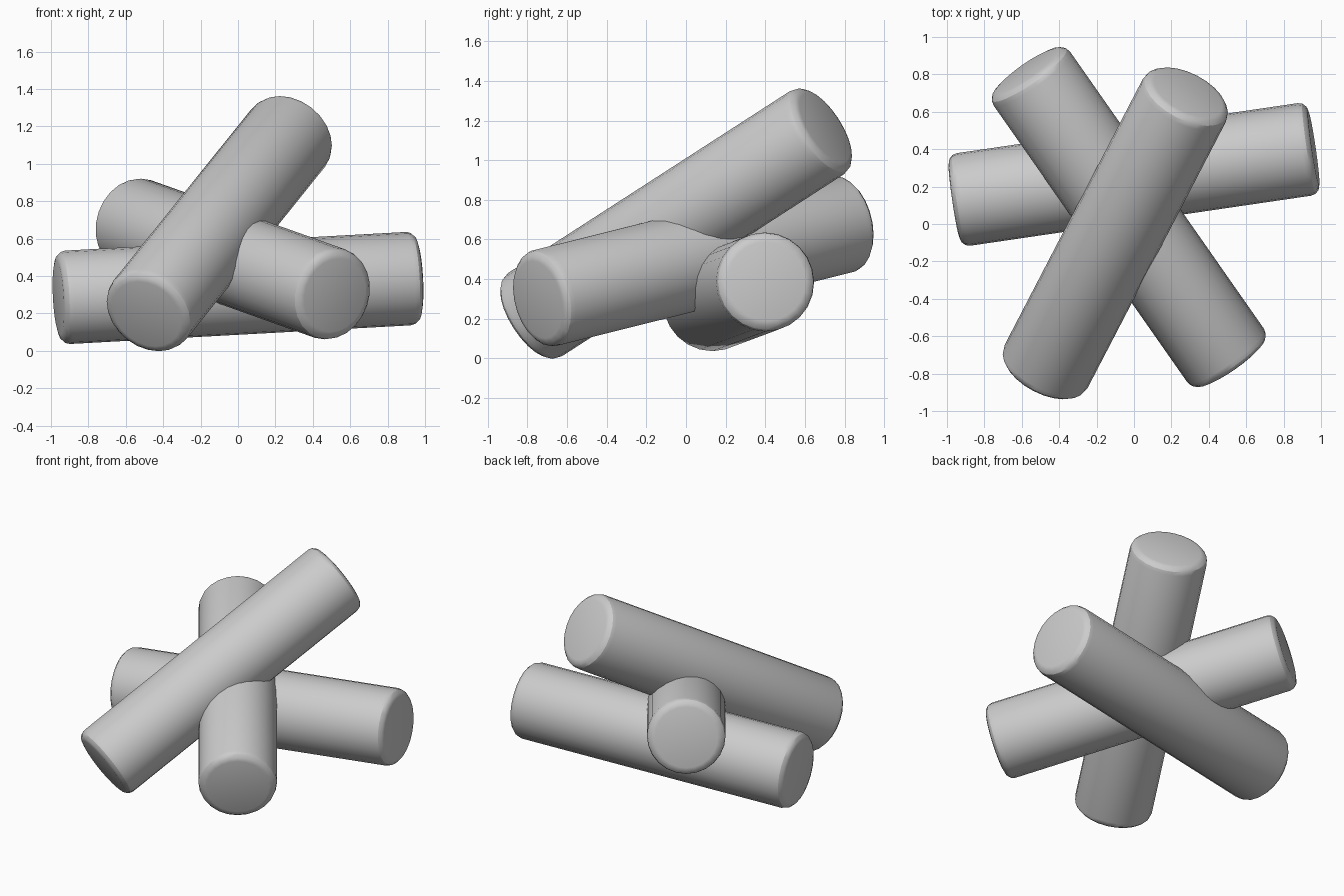
import bpy
from mathutils import Vector

if "Cube" in bpy.data.objects:
    bpy.data.objects.remove(bpy.data.objects["Cube"])

RADIUS, LENGTH, BEVEL = 0.25, 1.945, 0.05


def make_log(name, centre, direction):
    """Round bar with softened rims, laid along the given direction."""
    bpy.ops.mesh.primitive_cylinder_add(vertices=24, radius=RADIUS, depth=LENGTH, location=centre)
    log = bpy.context.object
    log.name = name
    log.rotation_euler = Vector(direction).to_track_quat('Z', 'Y').to_euler()
    # Rounded end rims
    mod = log.modifiers.new("rounded_rims", 'BEVEL')
    mod.width = BEVEL
    mod.segments = 3
    mod.limit_method = 'ANGLE'
    mod.angle_limit = 1.0
    bpy.ops.object.modifier_apply(modifier=mod.name)
    bpy.ops.object.shade_smooth_by_angle()
    return log


# Three crossing logs: flat one at the back, middle one, steep one on top
make_log("back_log", (0.0, 0.265, 0.336), (0.988, 0.145, 0.054))
make_log("middle_log", (-0.028, 0.037, 0.491), (-0.562, 0.803, 0.20))
make_log("top_log", (-0.10, -0.05, 0.68), (0.40, 0.77, 0.497))
